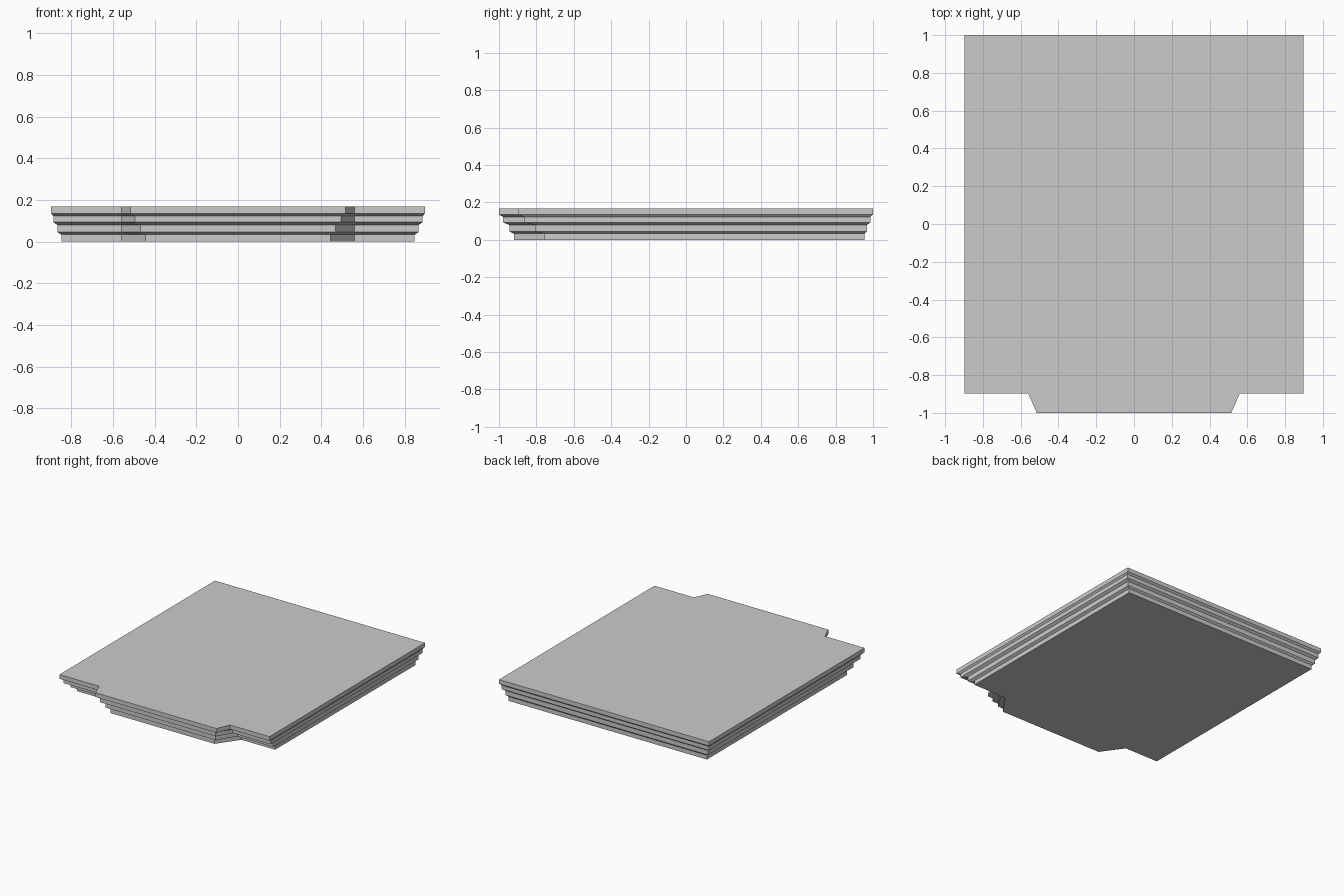
import bpy
import bmesh

if "Cube" in bpy.data.objects:
    bpy.data.objects.remove(bpy.data.objects["Cube"])

# Each tier: z bottom, z top, half width, back y, notch y, bay front half width, bay front y
TIERS = [
    (0.000, 0.033, 0.847, 0.955, -0.757, 0.444, -0.920),
    (0.045, 0.080, 0.866, 0.968, -0.807, 0.469, -0.945),
    (0.093, 0.123, 0.886, 0.986, -0.865, 0.494, -0.978),
    (0.135, 0.168, 0.897, 1.000, -0.897, 0.515, -1.000),
]
BAY_ROOT = 0.56  # half width where the front bay meets the slab


def outline(w, back, notch, bay, front):
    right = [(bay, front), (BAY_ROOT, notch), (w, notch), (w, back)]
    return right + [(-x, y) for x, y in reversed(right)]


# Stack of rings: a straight wall per tier, sloping out to the next tier
bm = bmesh.new()
rings = []
for z0, z1, *dims in TIERS:
    for z in (z0, z1):
        rings.append([bm.verts.new((x, y, z)) for x, y in outline(*dims)])

for low, high in zip(rings, rings[1:]):
    n = len(low)
    for i in range(n):
        j = (i + 1) % n
        bm.faces.new((low[i], low[j], high[j], high[i]))

# Flat underside and top
bm.faces.new(rings[0][::-1])
bm.faces.new(rings[-1])
bmesh.ops.recalc_face_normals(bm, faces=bm.faces)

mesh = bpy.data.meshes.new("stepped_slab")
bm.to_mesh(mesh)
bm.free()
bpy.context.collection.objects.link(bpy.data.objects.new("stepped_slab", mesh))
